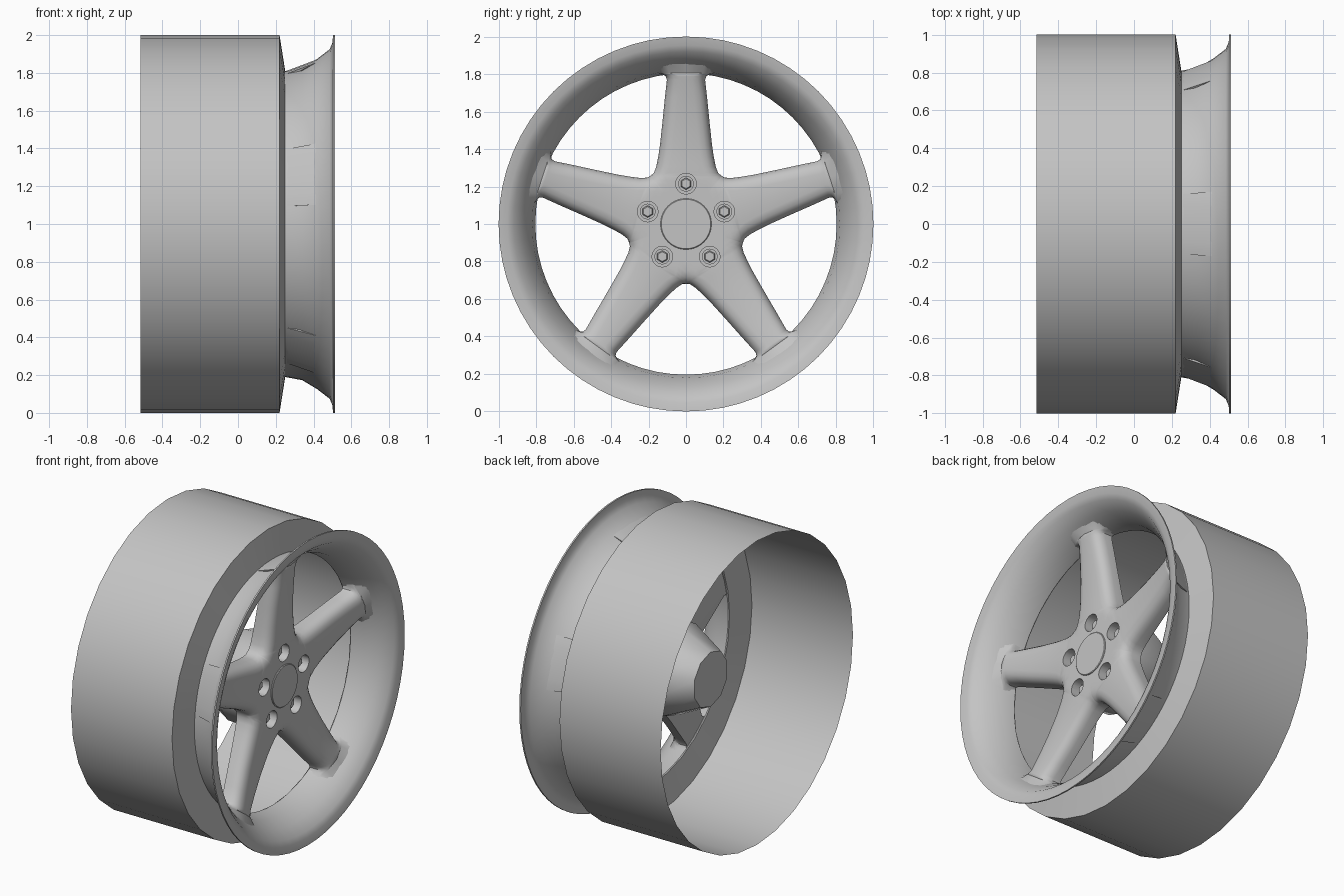
import bpy, bmesh
from math import sin, cos, pi, radians, sqrt
from mathutils import Vector
from mathutils.geometry import intersect_point_line

if "Cube" in bpy.data.objects:
    bpy.data.objects.remove(bpy.data.objects["Cube"])

metal = bpy.data.materials.new("grey metal")
metal.use_nodes = True
metal.diffuse_color = (0.55, 0.55, 0.55, 1)
metal.node_tree.nodes["Principled BSDF"].inputs["Base Color"].default_value = (0.55, 0.55, 0.55, 1)


def finish(name, bm, angle=35, normals=True):
    """Turn a bmesh into a shaded object standing on the ground."""
    bmesh.ops.remove_doubles(bm, verts=bm.verts, dist=0.0005)
    if normals:
        bmesh.ops.recalc_face_normals(bm, faces=bm.faces)
    mesh = bpy.data.meshes.new(name)
    bm.to_mesh(mesh)
    bm.free()
    mesh.materials.append(metal)
    obj = bpy.data.objects.new(name, mesh)
    bpy.context.collection.objects.link(obj)
    obj.location.z = 1
    shade(obj, angle)
    return obj


def shade(obj, angle):
    bpy.ops.object.select_all(action="DESELECT")
    obj.select_set(True)
    bpy.context.view_layer.objects.active = obj
    bpy.ops.object.shade_smooth_by_angle(angle=radians(angle))


def lathe(bm, profile, sides, y=0, z=0):
    """Spin (x, radius) points about an axis parallel to x."""
    rings = []
    for x, r in profile:
        rings.append([bm.verts.new((x, y + r * sin(2 * pi * i / sides), z + r * cos(2 * pi * i / sides)))
                      for i in range(sides)])
    for a, b in zip(rings, rings[1:]):
        for i in range(sides):
            j = (i + 1) % sides
            bm.faces.new((a[i], a[j], b[j], b[i]))
    return rings


def solid(bm, profile, sides, y=0, z=0):
    rings = lathe(bm, profile, sides, y, z)
    bm.faces.new(rings[0])
    bm.faces.new(rings[-1])


# Barrel: thin open drum with a sloping front shoulder
bm = bmesh.new()
lathe(bm, [(-0.515, 1), (0.22, 1), (0.25, 0.81)], 32)
finish("barrel", bm)

# Flared lip with a thin flange
LIP = [(0.25, 0.81), (0.34, 0.827), (0.42, 0.875), (0.485, 0.925), (0.5, 0.96)]
bm = bmesh.new()
inner = [(x + 0.006, r - 0.006) for x, r in reversed(LIP)]
lathe(bm, LIP + [(0.503, 1), (0.513, 1)] + inner + [LIP[0]], 64)
finish("rim_lip", bm, 50)

# Half outline of a spoke: (half width, distance from axle)
EDGE = [(0.188, 0.259), (0.172, 0.272), (0.159, 0.305), (0.148, 0.36), (0.139, 0.42),
        (0.125, 0.55), (0.112, 0.68), (0.102, 0.77), (0.108, 0.788), (0.125, 0.799),
        (0.16, 0.806), (0.18, 0.9)]
INSETS = [0, 0.006, 0.02, 0.04, 0.07]
ROUND = 0.07


def lip_radius(x):
    for (x0, r0), (x1, r1) in zip(LIP, LIP[1:]):
        if x < x1:
            return r0 + (r1 - r0) * max(0, (x - x0) / (x1 - x0))
    return LIP[-1][1]


def edge_distance(u, v):
    p = Vector((abs(u), v))
    best = 1
    for a, b in zip(EDGE[:-1], EDGE[1:-1]):
        a, b = Vector(a), Vector(b)
        t = min(1, max(0, intersect_point_line(p, a, b)[1]))
        best = min(best, (p - a.lerp(b, t)).length)
    return best


def front_x(u, v):
    r = sqrt(u * u + v * v)
    gap = max(0, ROUND - edge_distance(u, v))
    drop = ROUND - sqrt(max(0, ROUND ** 2 - gap ** 2))
    return 0.335 + 0.05 * (max(0, r - 0.3) / 0.5) ** 2 - drop


def back_x(u, v):
    return 0.2 + 0.06 * min(1, max(0, sqrt(u * u + v * v) - 0.32) / 0.48)


# Five-spoke star, its rounded edges fading into the hub face
bm = bmesh.new()
scales = [0, 0.3, 0.65, 0.8, 0.9, 0.97]
rows = [(EDGE[0], s) for s in scales] + [(e, 1) for e in EDGE]
for k in range(5):
    a = 2 * pi * k / 5
    grids = []
    for depth in (front_x, back_x):
        grid = []
        for (half, v), s in rows:
            us = [half - d for d in INSETS]
            row = []
            for u in us + [0] + [-w for w in reversed(us)]:
                pu, pv = u * s, v * s
                x = depth(pu, pv)
                r = sqrt(pu * pu + pv * pv)
                f = min(1, lip_radius(x) / r) if r else 1
                pu, pv = pu * f, pv * f
                row.append(bm.verts.new((x, pu * cos(a) + pv * sin(a), pv * cos(a) - pu * sin(a))))
            grid.append(row)
        for p, q in zip(grid, grid[1:]):
            for i in range(len(p) - 1):
                bm.faces.new((p[i], p[i + 1], q[i + 1], q[i]))
        grids.append(grid)
    front, back = grids
    for i in range(len(scales), len(rows) - 1):
        for c in (0, -1):
            bm.faces.new((front[i][c], front[i + 1][c], back[i + 1][c], back[i][c]))
    for c in range(len(front[-1]) - 1):
        bm.faces.new((front[-1][c], front[-1][c + 1], back[-1][c + 1], back[-1][c]))
star = finish("spokes", bm)

# Bolt holes sunk into the hub face
bolts = [(0.215 * sin(2 * pi * k / 5), 0.215 * cos(2 * pi * k / 5)) for k in range(5)]
bm = bmesh.new()
for y, z in bolts:
    solid(bm, [(0.255, 0.055), (0.4, 0.055)], 24, y, z)
cutter = finish("bolt_hole_cutter", bm)
cutter.hide_render = True
cut = star.modifiers.new("bolt_holes", "BOOLEAN")
cut.operation = "DIFFERENCE"
cut.solver = "EXACT"
cut.object = cutter
bpy.context.view_layer.objects.active = star
bpy.ops.object.modifier_apply(modifier=cut.name)
bpy.data.objects.remove(cutter)
shade(star, 35)

# Bolts with six-sided heads inside the holes
for k, (y, z) in enumerate(bolts):
    bm = bmesh.new()
    solid(bm, [(0.25, 0.042), (0.28, 0.042)], 20, y, z)
    solid(bm, [(0.27, 0.032), (0.3, 0.032), (0.305, 0.026)], 6, y, z)
    finish(f"bolt_{k + 1}", bm)

# Flat centre cap
bm = bmesh.new()
solid(bm, [(0.32, 0.136), (0.338, 0.136), (0.342, 0.132)], 40)
finish("centre_cap", bm)

# Tapered hub behind the spokes
bm = bmesh.new()
solid(bm, [(-0.18, 0.18), (0.05, 0.295), (0.22, 0.3)], 10)
finish("rear_hub", bm, 40)
